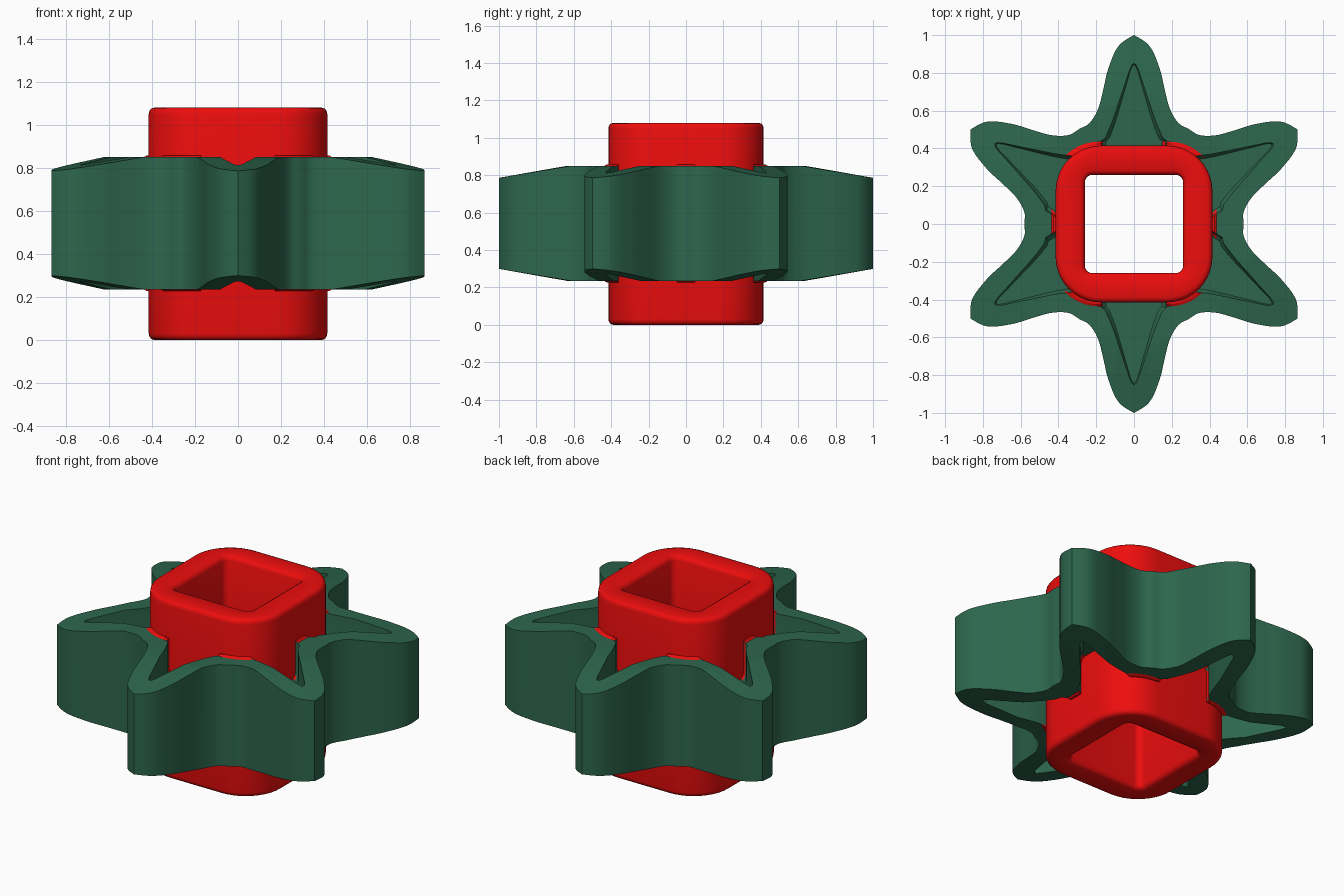
import bpy, bmesh, math
from mathutils import Vector, Matrix

if "Cube" in bpy.data.objects:
    bpy.data.objects.remove(bpy.data.objects["Cube"])

MID = 0.5425          # mid height of the star
Z0, Z1 = 0.235, 0.85  # star bottom and top


def finish(bm, name, color=None):
    bmesh.ops.recalc_face_normals(bm, faces=bm.faces)
    me = bpy.data.meshes.new(name)
    bm.to_mesh(me)
    bm.free()
    ob = bpy.data.objects.new(name, me)
    bpy.context.collection.objects.link(ob)
    if color:
        mat = bpy.data.materials.new(name + "_paint")
        mat.diffuse_color = (*color, 1)
        mat.use_nodes = True
        mat.node_tree.nodes["Principled BSDF"].inputs["Base Color"].default_value = mat.diffuse_color
        me.materials.append(mat)
    else:
        ob.hide_render = True
    return ob


def spline(pts, before, after, n=6):
    """Catmull-Rom curve through pts with given ghost end points."""
    p = [Vector(q) for q in [before] + pts + [after]]
    out = []
    for a, b, c, d in zip(p, p[1:], p[2:], p[3:]):
        for i in range(n):
            t = i / n
            out.append(0.5 * (2 * b + (c - a) * t + (2 * a - 5 * b + 4 * c - d) * t * t
                              + (3 * b - a - 3 * c + d) * t ** 3))
    return out + [Vector(pts[-1])]


def rounded_square(half, r, n=10):
    pts = []
    for k in range(4):
        for i in range(n + 1):
            a = math.pi / 2 * (k + i / n)
            cx = (half - r) * (1 if k in (0, 3) else -1)
            cy = (half - r) * (1 if k in (0, 1) else -1)
            pts.append((cx + r * math.cos(a), cy + r * math.sin(a)))
    return pts


def skin(bm, rings, closed):
    """Join rings of 3D points; cap the ends, or close the section."""
    vs = [[bm.verts.new(p) for p in ring] for ring in rings]
    n = len(vs[0])
    pairs = list(zip(vs, vs[1:])) + ([(vs[-1], vs[0])] if closed else [])
    for a, b in pairs:
        for i in range(n):
            j = (i + 1) % n
            bm.faces.new((a[i], a[j], b[j], b[i]))
    if not closed:
        bm.faces.new(vs[0])
        bm.faces.new(vs[-1])
    return vs


def square_tube(name, section, color):
    bm = bmesh.new()
    skin(bm, [[(x, y, z) for x, y in rounded_square(h, r)] for h, r, z in section], True)
    return finish(bm, name, color)


def boolean(ob, cutter, op):
    m = ob.modifiers.new("cut", 'BOOLEAN')
    m.operation, m.object, m.solver = op, cutter, 'EXACT'
    bpy.context.view_layer.objects.active = ob
    bpy.ops.object.modifier_apply(modifier=m.name)


def smooth(ob, angle=32):
    bpy.ops.object.select_all(action='DESELECT')
    ob.select_set(True)
    bpy.context.view_layer.objects.active = ob
    bpy.ops.object.shade_smooth_by_angle(angle=math.radians(angle))


GREEN, RED = (0.026, 0.133, 0.074), (0.85, 0.004, 0.004)

# Star body: one half tooth, mirrored and repeated six times
half = spline([(0, 1), (0.084, 0.94), (0.137, 0.82), (0.163, 0.71), (0.19, 0.61),
               (0.235, 0.535), (0.29, 0.503)], (-0.06, 1.02), (0.346, 0.471))
tooth = [Vector((-p.x, p.y)) for p in reversed(half[1:])] + half[:-1]
outline = [Matrix.Rotation(-k * math.pi / 3, 2) @ p for k in range(6) for p in tooth]
bm = bmesh.new()
skin(bm, [[(p.x, p.y, z) for p in outline] for z in (0.1, 1.0)], False)
star = finish(bm, "star_body", GREEN)

# Lathed envelope giving the tips their sloping top and bottom
bm = bmesh.new()
rings = []
for r, z in ((0.64, Z0), (1.1, Z0 + 0.082), (1.1, Z1 - 0.082), (0.64, Z1)):
    rings.append([(r * math.cos(i * math.tau / 96), r * math.sin(i * math.tau / 96), z)
                  for i in range(96)])
skin(bm, rings, False)
envelope = finish(bm, "envelope_cutter")

# Bore for the hub
bm = bmesh.new()
skin(bm, [[(x, y, z) for x, y in rounded_square(0.40, 0.23)] for z in (0, 1.1)], False)
bore = finish(bm, "bore_cutter")

# Tapered pockets in each tooth, top and bottom
side = spline([(0.15, 0.46), (0.112, 0.55), (0.075, 0.66), (0.045, 0.75), (0.022, 0.82)],
              (0.19, 0.37), (0.0, 0.88), 4)
right = [Vector((0.175, 0.35)), Vector((0.172, 0.44))] + side + [Vector((0.011, 0.842))]
pocket = right + [Vector((0, 0.85))] + [Vector((-p.x, p.y)) for p in reversed(right)]
bm = bmesh.new()
for k in range(6):
    rot = Matrix.Rotation(k * math.pi / 3, 2)
    for s in (1, -1):
        rings = []
        for f, depth in ((0.86, 0.09), (0.96, 0.105), (1.0, 0.13), (1.0, 0.5)):
            pts = [rot @ Vector((p.x * f, 0.35 + (p.y - 0.35) * (0.9 + 0.1 * f)))
                   for p in pocket]
            rings.append([(p.x, p.y, MID + s * depth) for p in pts])
        skin(bm, rings, False)
pockets = finish(bm, "pocket_cutter")

boolean(star, envelope, 'INTERSECT')
boolean(star, bore, 'DIFFERENCE')
boolean(star, pockets, 'DIFFERENCE')
smooth(star)

# Collar: thin red sleeve between hub and star, broken by the pockets
collar = square_tube("hub_collar", [
    (0.436, 0.25, Z0), (0.436, 0.25, Z1), (0.425, 0.245, Z1 + 0.008), (0.40, 0.23, Z1 + 0.008),
    (0.40, 0.23, Z0 - 0.008), (0.425, 0.245, Z0 - 0.008)], RED)
boolean(collar, pockets, 'DIFFERENCE')
smooth(collar)

# Hub: rounded square tube with softened rims and a square hole
rim = [(0.415, 0.24, 0.54), (0.415, 0.24, 1.05), (0.412, 0.237, 1.064), (0.404, 0.23, 1.075),
       (0.39, 0.22, 1.08), (0.282, 0.06, 1.08), (0.268, 0.05, 1.072), (0.26, 0.04, 1.055)]
hub = square_tube("hub", rim + [(h, r, 1.08 - z) for h, r, z in reversed(rim[1:])], RED)
smooth(hub, 40)

for cutter in (envelope, bore, pockets):
    bpy.data.objects.remove(cutter)
